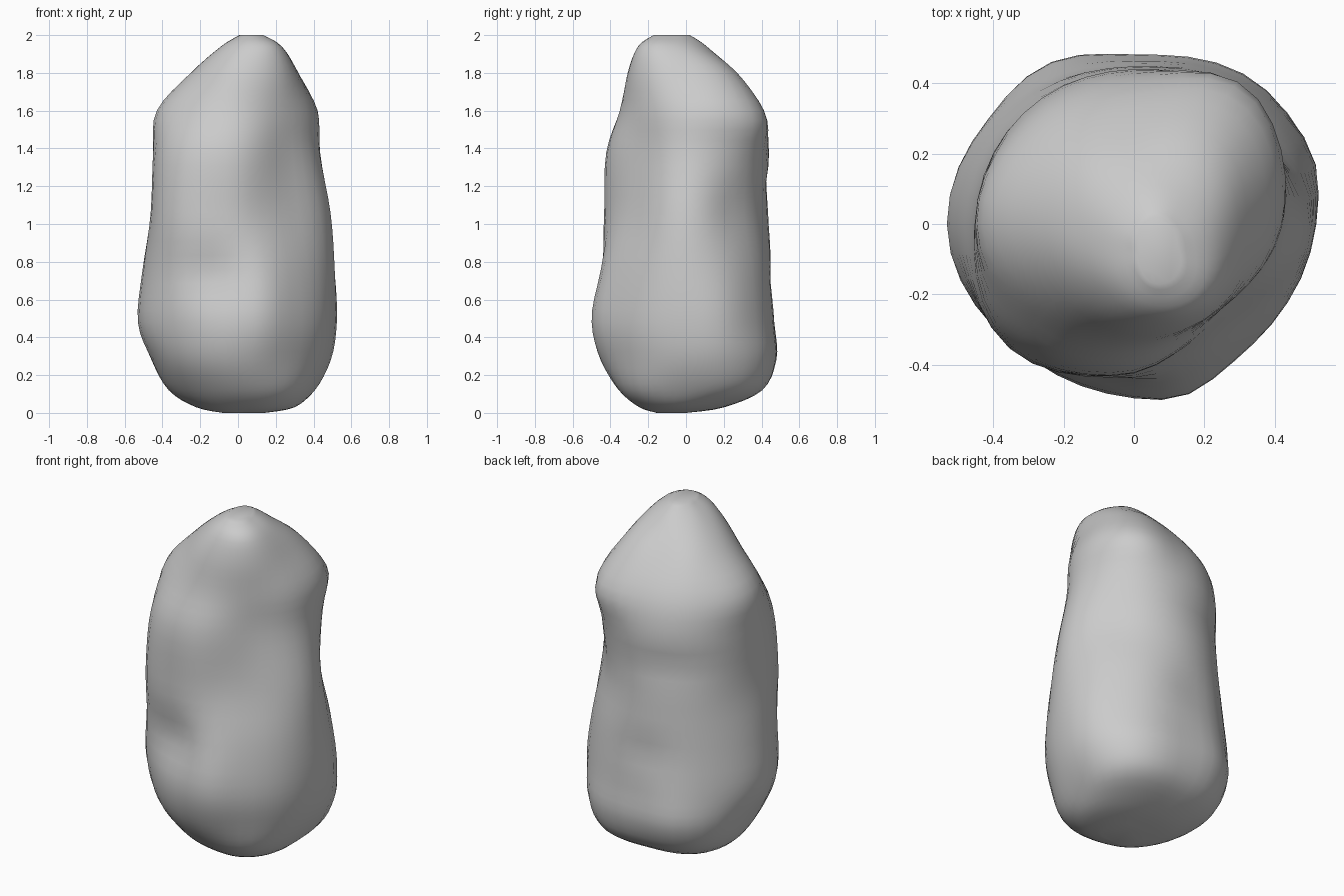
import bpy, bmesh, math

if "Cube" in bpy.data.objects:
    bpy.data.objects.remove(bpy.data.objects["Cube"])

# Rock cross-sections: height, centre x, centre y, then radii every 45 degrees from +x
SECTIONS = [
    (0.00, 0.04, -0.08, [.10, .10, .08, .10, .12, .10, .07, .09]),
    (0.03, 0.02, -0.02, [.28, .26, .22, .26, .24, .22, .22, .27]),
    (0.12, 0, 0, [.40, .46, .40, .42, .36, .33, .35, .40]),
    (0.28, 0, 0, [.48, .53, .475, .50, .455, .44, .45, .45]),
    (0.48, 0, 0, [.51, .52, .465, .50, .53, .485, .49, .48]),
    (0.76, 0, 0, [.51, .49, .455, .475, .505, .49, .46, .45]),
    (1.06, 0, 0, [.49, .44, .435, .45, .46, .50, .415, .385]),
    (1.38, 0, 0, [.43, .46, .44, .445, .45, .47, .41, .35]),
    (1.60, 0, 0, [.41, .475, .395, .40, .43, .375, .35, .345]),
    (1.80, 0, 0, [.32, .335, .25, .25, .25, .26, .305, .335]),
    (1.94, 0.05, -0.07, [.18, .18, .18, .16, .14, .15, .18, .205]),
    (2.00, 0.06, -0.08, [.07, .08, .10, .07, .05, .06, .09, .09]),
]
# Local bumps and dents: angle, height, amount, angular spread, vertical spread
LUMPS = [
    (252, 0.73, -.045, 22, .15),
    (286, 0.55, .025, 14, .25),
    (268, 1.15, .012, 14, .25),
    (20, 0.50, .025, 16, .25),
    (115, 0.36, .022, 18, .20),
    (55, 1.52, .025, 18, .12),
    (110, 1.22, -.02, 35, .09),
    (95, 0.70, -.015, 20, .10),
    (30, 1.08, -.015, 15, .15),
]
SIDES, STEPS = 40, 4


def spline(a, b, c, d, t):
    """Catmull-Rom blend between b and c."""
    return 0.5 * (2 * b + (c - a) * t + (2 * a - 5 * b + 4 * c - d) * t * t
                  + (3 * b - a - 3 * c + d) * t ** 3)


def ring_values(u):
    """Section values at fractional row u."""
    last = len(SECTIONS) - 1
    i = min(int(u), last - 1)
    rows = [SECTIONS[max(0, min(last, i + k))] for k in (-1, 0, 1, 2)]
    flat = [[*r[:3], *r[3]] for r in rows]
    return [spline(*vals, u - i) for vals in zip(*flat)]


def lump(deg, z):
    """Summed local offset at an angle and height."""
    total = 0
    for a, h, amount, da, dz in LUMPS:
        turn = (deg - a + 180) % 360 - 180
        total += amount * math.exp(-(turn / da) ** 2 - ((z - h) / dz) ** 2)
    return total


# Loft the smooth skin
bm = bmesh.new()
rings = []
for s in range((len(SECTIONS) - 1) * STEPS + 1):
    z, cx, cy, *rad = ring_values(s / STEPS)
    z = max(0.0, min(2.0, z))
    ring = []
    for j in range(SIDES):
        f = j * 8 / SIDES
        k = int(f)
        r = spline(*[rad[(k + n) % 8] for n in (-1, 0, 1, 2)], f - k)
        r += lump(360 * j / SIDES, z)
        a = 2 * math.pi * j / SIDES
        ring.append(bm.verts.new((cx + r * math.cos(a), cy + r * math.sin(a), z)))
    rings.append(ring)
for lo, hi in zip(rings, rings[1:]):
    for j in range(SIDES):
        k = (j + 1) % SIDES
        bm.faces.new((lo[j], lo[k], hi[k], hi[j]))

# Close the foot and the crown
bm.faces.new(rings[0][::-1])
bm.faces.new(rings[-1])
bmesh.ops.recalc_face_normals(bm, faces=bm.faces)
for face in bm.faces:
    face.smooth = True

mesh = bpy.data.meshes.new("rock")
bm.to_mesh(mesh)
bm.free()
rock = bpy.data.objects.new("rock", mesh)
bpy.context.collection.objects.link(rock)
